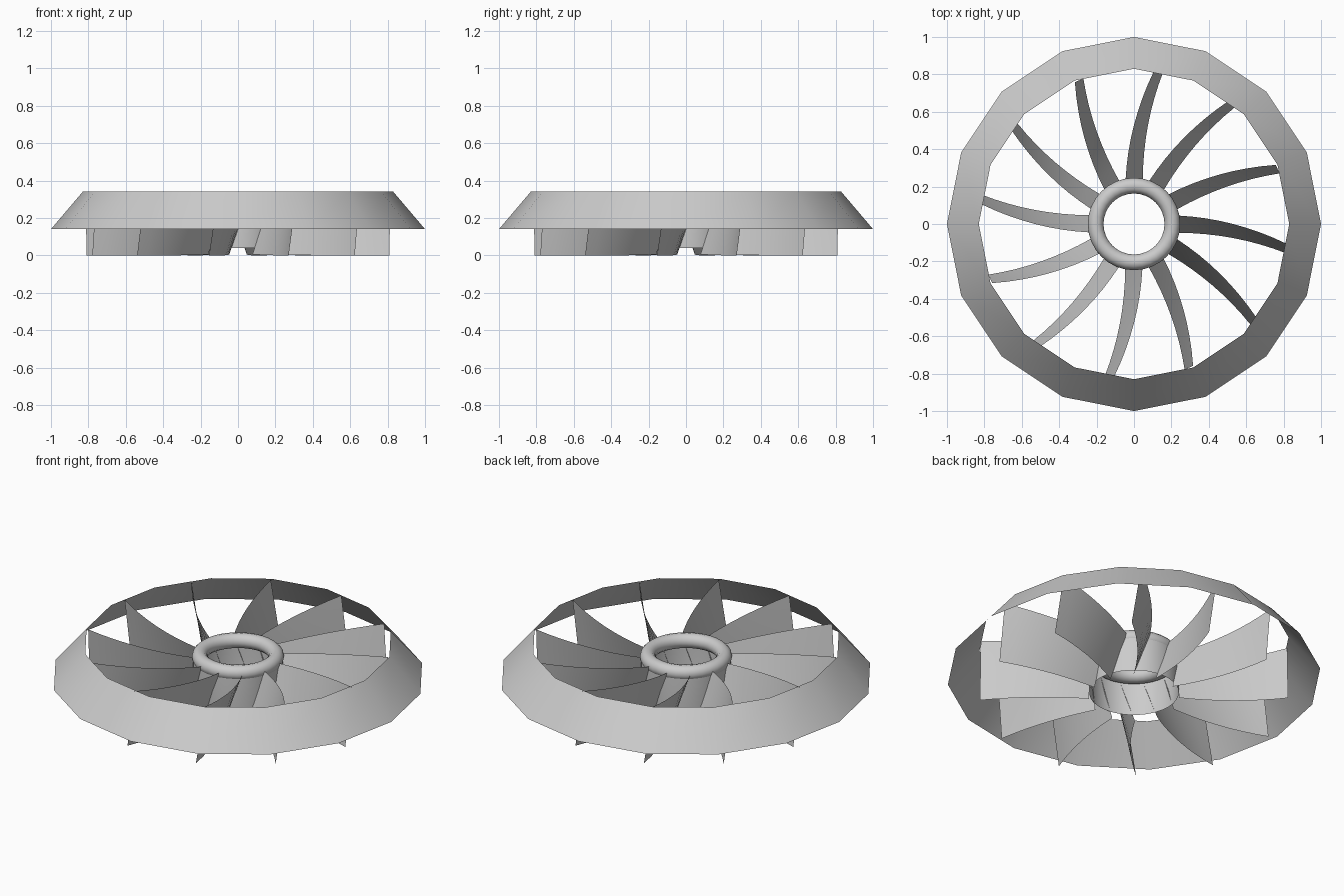
import bpy, bmesh
from math import sin, cos, pi, radians
from mathutils import Matrix, Vector

if "Cube" in bpy.data.objects:
    bpy.data.objects.remove(bpy.data.objects["Cube"])


def make_object(name, bm):
    bmesh.ops.recalc_face_normals(bm, faces=bm.faces)
    mesh = bpy.data.meshes.new(name)
    bm.to_mesh(mesh)
    bm.free()
    obj = bpy.data.objects.new(name, mesh)
    bpy.context.collection.objects.link(obj)
    bpy.ops.object.select_all(action='DESELECT')
    obj.select_set(True)
    bpy.context.view_layer.objects.active = obj
    bpy.ops.object.shade_smooth_by_angle(angle=radians(40))
    return obj


def revolve(name, profile, sides):
    """Turn an open (radius, height) profile around the z axis."""
    bm = bmesh.new()
    rings = [[bm.verts.new((r * cos(2 * pi * i / sides), r * sin(2 * pi * i / sides), z))
              for i in range(sides)] for r, z in profile]
    for a, b in zip(rings, rings[1:]):
        for i in range(sides):
            j = (i + 1) % sides
            bm.faces.new((a[i], a[j], b[j], b[i]))
    return make_object(name, bm)


def quad_curve(a, m, b, t):
    """Parabola through a, m, b at t = 0, 0.5, 1."""
    return a * (1 - t) * (1 - 2 * t) + m * 4 * t * (1 - t) + b * t * (2 * t - 1)


# Outer sloped shroud: thin 16-sided band
revolve("outer_shroud", [(1.0, 0.14), (0.83, 0.34)], 16)

# Hub sleeve, open at both ends
revolve("hub_sleeve", [(0.24, 0.04), (0.243, 0.15), (0.24, 0.26)], 32)

# Rounded rim on top of the hub
bpy.ops.mesh.primitive_torus_add(major_radius=0.205, minor_radius=0.042,
                                 major_segments=32, minor_segments=12,
                                 location=(0, 0, 0.26))
rim = bpy.context.object
rim.name = "hub_rim"
bpy.ops.object.shade_smooth()

# Twelve swept, twisted blades
top = [Vector(p) for p in ((0.237, 0.045, 0.265), (0.53, 0.0, 0.295), (0.814, -0.105, 0.337))]
bottom = [Vector(p) for p in ((0.237, -0.047, 0.005), (0.53, -0.075, 0.0), (0.81, -0.155, 0.0))]
STEPS = 8
bm = bmesh.new()
for k in range(12):
    turn = Matrix.Rotation(2 * pi * k / 12, 3, 'Z')
    rows = []
    for s in range(STEPS + 1):
        hi, lo = quad_curve(*top, s / STEPS), quad_curve(*bottom, s / STEPS)
        rows.append([bm.verts.new(turn @ lo.lerp(hi, v / 2)) for v in range(3)])
    for a, b in zip(rows, rows[1:]):
        for v in range(2):
            bm.faces.new((a[v], b[v], b[v + 1], a[v + 1]))
make_object("blades", bm)
